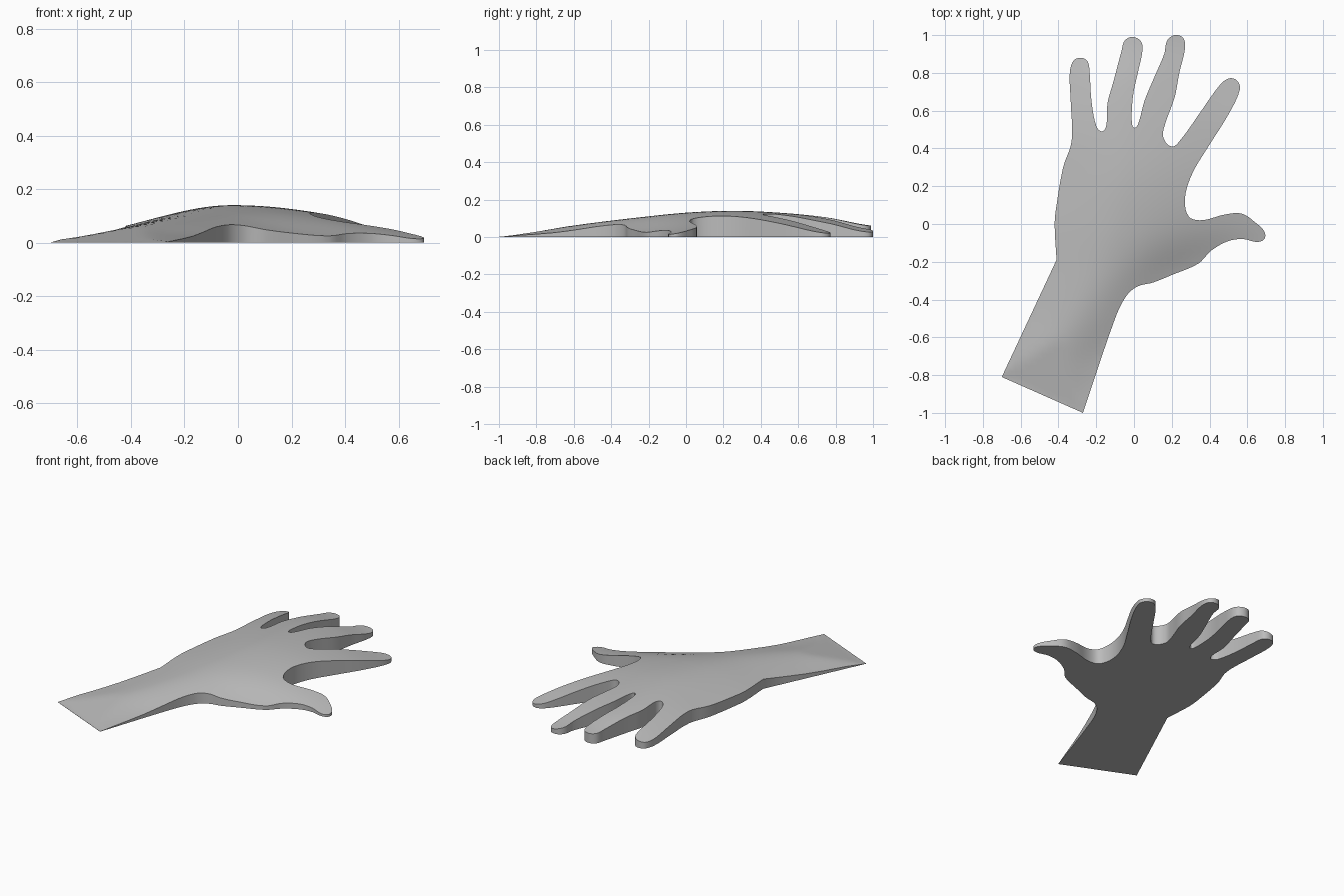
import bpy
import bmesh
import math
from mathutils import Vector
from mathutils.geometry import delaunay_2d_cdt, interpolate_bezier

cube = bpy.data.objects.get("Cube")
if cube:
    bpy.data.objects.remove(cube, do_unlink=True)

# Outline control points, clockwise from the forearm; a repeated point is a sharp corner
forearm_outer = [(-.7, -.81), (-.7, -.81), (-.41, -.19), (-.41, -.19)]
palm_edge = [(-.42, 0), (-.41, .1), (-.375, .3), (-.33, .44)]
little_finger = [(-.335, .65), (-.34, .8), (-.32, .865), (-.28, .88), (-.245, .86),
                 (-.235, .8), (-.225, .65), (-.2, .52), (-.17, .49)]
ring_finger = [(-.147, .52), (-.14, .64), (-.11, .75), (-.065, .92), (-.05, .97),
               (-.01, .99), (.035, .97), (.045, .92), (.02, .8), (-.005, .68),
               (-.012, .55), (0, .51)]
middle_finger = [(.022, .53), (.055, .65), (.1, .76), (.16, .9), (.175, .97),
                 (.215, 1), (.26, .985), (.27, .93), (.24, .8), (.215, .67),
                 (.165, .53), (.155, .46), (.2, .41)]
index_finger = [(.25, .45), (.35, .59), (.45, .73), (.5, .77), (.545, .76),
                (.56, .71), (.5, .58), (.4, .42), (.31, .27), (.27, .14)]
thumb = [(.29, .04), (.36, .02), (.48, .05), (.57, .055), (.64, .01), (.69, -.04),
         (.69, -.08), (.65, -.095), (.58, -.08), (.5, -.09), (.41, -.14), (.34, -.21)]
thumb_base = [(.2, -.27), (.1, -.31), (.02, -.33), (-.04, -.38), (-.1, -.5)]
forearm_inner = [(-.27, -1), (-.27, -1)]

# Back of the hand, sampled evenly from the forearm end to the fingertips
ridge_height = [.005, .04, .075, .105, .13, .14, .13, .105, .06]
ridge_centre = [-.45, -.42, -.28, -.15, -.06, -.02, -.02, -.03, -.02]
outer_width = [.25, .22, .26, .35, .42, .43, .42, .36, .32]
thumb_width = [.25, .27, .3, .36, .6, .66, .62, .46, .3]


def smooth_outline(points, steps=6):
    """Round curve through the points, with handles along the local direction."""
    pts = [Vector(p) for p in points]
    count = len(pts)
    directions = [(pts[(i + 1) % count] - pts[i - 1]).normalized() for i in range(count)]
    result = []
    for i, start in enumerate(pts):
        j = (i + 1) % count
        end = pts[j]
        reach = (end - start).length / 3
        if reach > 0:
            curve = interpolate_bezier(start, start + directions[i] * reach,
                                       end - directions[j] * reach, end, steps)
            result += [Vector(p[:2]) for p in curve[:-1]]
    return result


def sample(values, y):
    """Smoothly read a profile at a position along the hand."""
    position = min(max((y + 1) * 4, 0), len(values) - 1.001)
    i = int(position)
    t = position - i
    a, b = values[i], values[i + 1]
    before = values[max(i - 1, 0)]
    after = values[min(i + 2, len(values) - 1)]
    slope_a, slope_b = (b - before) / 2, (after - a) / 2
    bend_a, bend_b = slope_a - (b - a), (b - a) - slope_b
    return a + (b - a) * t + t * (1 - t) * (bend_a * (1 - t) + bend_b * t)


def surface_height(x, y):
    """Domed back of the hand, tapering to nothing at the slanted forearm end."""
    offset = x - sample(ridge_centre, y)
    width = sample(thumb_width if offset > 0 else outer_width, y)
    dome = sample(ridge_height, y) * math.exp(-(offset / width) ** 2)
    from_end = .404 * (x + .7) + .915 * (y + .81)
    return max(min(dome, .19 * from_end), .001)


# Skin colour
skin = bpy.data.materials.new("plain_grey")
skin.use_nodes = True
grey = (.5, .5, .5, 1)
skin.diffuse_color = grey
shader = next(n for n in skin.node_tree.nodes if n.type == 'BSDF_PRINCIPLED')
shader.inputs["Base Color"].default_value = grey
shader.inputs["Roughness"].default_value = .6

# Flat hand shape, filled with a fine grid so that the back can be curved
outline = smooth_outline(forearm_outer + palm_edge + little_finger + ring_finger
                         + middle_finger + index_finger + thumb + thumb_base
                         + forearm_inner)
outline.reverse()
border = list(range(len(outline)))
grid_step = .03
cells = int(1 / grid_step)
grid = [Vector((i * grid_step, j * grid_step))
        for i in range(-cells, cells + 1) for j in range(-cells, cells + 1)]
flat_points, _, triangles, *_ = delaunay_2d_cdt(outline + grid, [], [border], 1, 1e-5)

bm = bmesh.new()
corners = {}
for triangle in triangles:
    for i in triangle:
        if i not in corners:
            corners[i] = bm.verts.new((*flat_points[i], 0))
    bm.faces.new([corners[i] for i in triangle])

# Raise a copy of the palm to make the side walls and the domed back
palm = bm.faces[:]
raised = bmesh.ops.extrude_face_region(bm, geom=palm, use_keep_orig=True)
for item in raised["geom"]:
    if isinstance(item, bmesh.types.BMVert):
        item.co.z = surface_height(item.co.x, item.co.y)
bmesh.ops.recalc_face_normals(bm, faces=bm.faces[:])

mesh = bpy.data.meshes.new("hand")
bm.to_mesh(mesh)
bm.free()
mesh.materials.append(skin)
hand = bpy.data.objects.new("hand", mesh)
bpy.context.collection.objects.link(hand)

# Smooth back and sides with a crisp rim
bpy.ops.object.select_all(action='DESELECT')
hand.select_set(True)
bpy.context.view_layer.objects.active = hand
bpy.ops.object.shade_smooth_by_angle(angle=math.radians(35))
